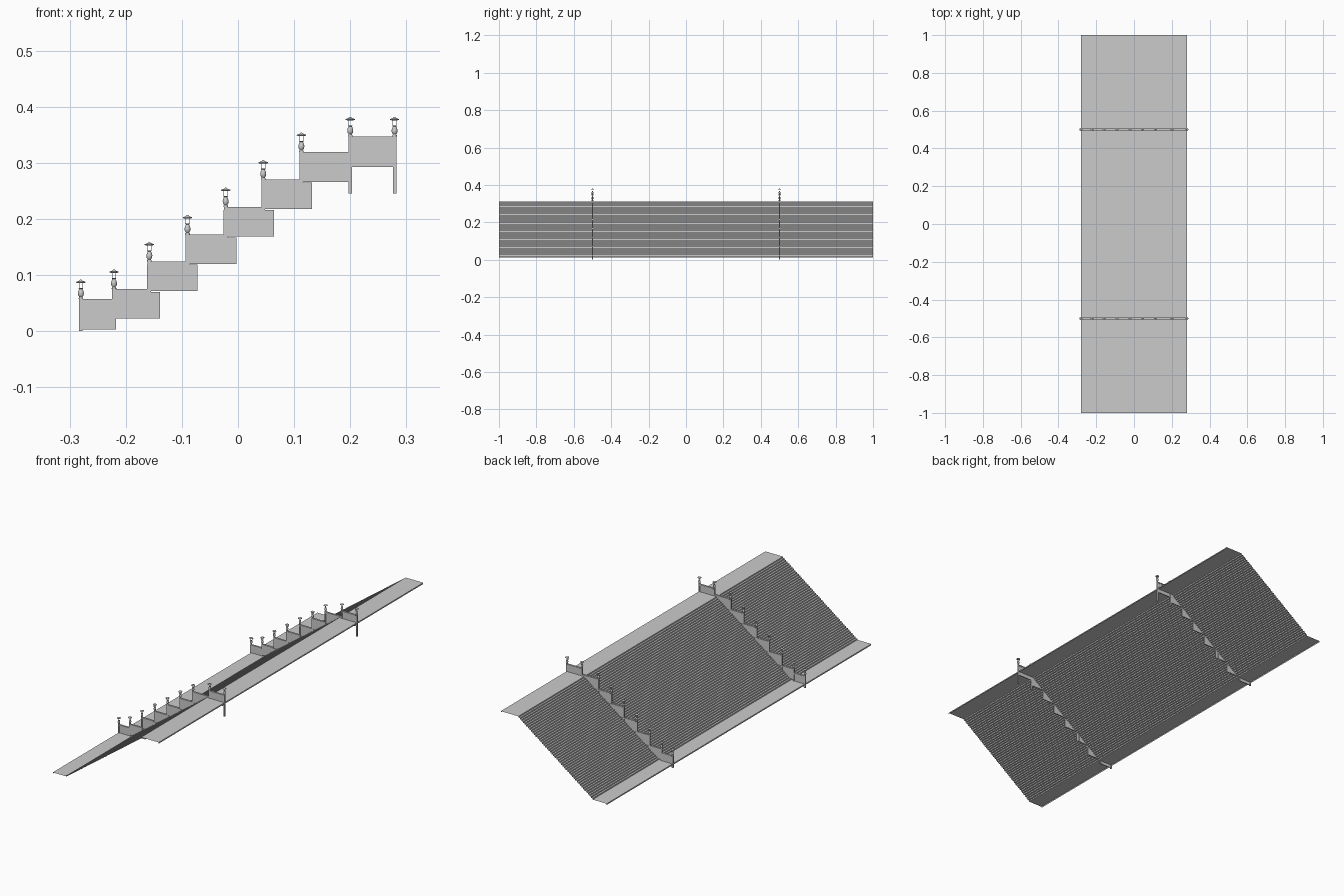
import bpy, bmesh
from math import cos, sin, pi

if "Cube" in bpy.data.objects:
    bpy.data.objects.remove(bpy.data.objects["Cube"])

RAIL_Y = 0.5


def make_object(name, bm, mirror=True, smooth=False):
    bmesh.ops.recalc_face_normals(bm, faces=bm.faces)
    mesh = bpy.data.meshes.new(name)
    bm.to_mesh(mesh)
    bm.free()
    ob = bpy.data.objects.new(name, mesh)
    bpy.context.collection.objects.link(ob)
    if smooth:
        bpy.ops.object.select_all(action='DESELECT')
        ob.select_set(True)
        bpy.context.view_layer.objects.active = ob
        bpy.ops.object.shade_smooth_by_angle()
    if mirror:
        mod = ob.modifiers.new("both_sides", 'MIRROR')
        mod.use_axis = (False, True, False)
    return ob


def box(bm, x0, x1, z0, z1, half_y, y=RAIL_Y):
    verts = bmesh.ops.create_cube(bm, size=1)['verts']
    bmesh.ops.scale(bm, vec=(x1 - x0, 2 * half_y, z1 - z0), verts=verts)
    bmesh.ops.translate(bm, vec=((x0 + x1) / 2, y, (z0 + z1) / 2), verts=verts)


def lathe(bm, profile, x, z, sides):
    rings = [[bm.verts.new((x + r * cos(2 * pi * (i + .5) / sides),
                            RAIL_Y + r * sin(2 * pi * (i + .5) / sides), z + h))
              for i in range(sides)] for r, h in profile]
    for a, b in zip(rings, rings[1:]):
        for i in range(sides):
            j = (i + 1) % sides
            bm.faces.new((a[i], a[j], b[j], b[i]))
    bm.faces.new(rings[0][::-1])
    bm.faces.new(rings[-1])


# Stair sheet: lower landing, 48 steps, upper landing
STEPS, X0, X1, Z0, Z1 = 48, -0.206, 0.187, 0.018, 0.311
run, rise = (X1 - X0) / (STEPS - 1), (Z1 - Z0) / STEPS
path = [(-0.28, Z0 - rise), (-0.28, Z0)]
for i in range(STEPS):
    path += [(X0 + i * run, Z0 + i * rise), (X0 + i * run, Z0 + (i + 1) * rise)]
path += [(0.28, Z1), (0.28, Z1 - rise)]
bm = bmesh.new()
pairs = [(bm.verts.new((x, -1, z)), bm.verts.new((x, 1, z))) for x, z in path]
for a, b in zip(pairs, pairs[1:]):
    bm.faces.new((a[0], b[0], b[1], a[1]))
make_object("stair_sheet", bm, mirror=False)

# Balustrade layout: posts as (x, bottom, top), panels as (left, right, bottom)
posts = [(-.28, 0, .057), (-.221, .003, .075), (-.158, .024, .124),
         (-.09, .073, .172), (-.022, .121, .221), (.045, .17, .270),
         (.113, .218, .319), (.2, .245, .347), (.279, .245, .347)]
panels = [(-.28, -.219, .003), (-.221, -.139, .023), (-.162, -.072, .072),
          (-.094, -.003, .12), (-.026, .064, .169), (.042, .132, .218),
          (.11, .2, .266), (.2, .279, .293)]
tops = [.057, .075, .124, .172, .221, .270, .319, .347]

# Stepped panels and their two-tier handrails
bm_panel, bm_rail = bmesh.new(), bmesh.new()
for i, ((left, right, bottom), top) in enumerate(zip(panels, tops)):
    box(bm_panel, left, right, bottom, top - .005, .002)
    a, b = posts[i][0], posts[i + 1][0]
    box(bm_rail, a + .003, b - .003, top - .004, top, .0045)
    box(bm_rail, a + .003, b - .003, top - .007, top - .004, .003)
make_object("balustrade_panels", bm_panel)
make_object("handrails", bm_rail)

# Square posts
bm = bmesh.new()
for x, bottom, top in posts:
    box(bm, x - .0032, x + .0032, bottom, top, .0032)
make_object("posts", bm)

# Lantern urns, open cage rods and flat caps on top of each post
urn = [(.0042, 0), (.0042, .002), (.003, .004), (.005, .007), (.0055, .011),
       (.0045, .015), (.003, .018), (.0042, .0195)]
cap = [(.004, .0285), (.009, .0295), (.009, .031), (.004, .0325), (.001, .035)]
bm_urn, bm_rod, bm_cap = bmesh.new(), bmesh.new(), bmesh.new()
for x, _, top in posts:
    lathe(bm_urn, urn, x, top, 12)
    lathe(bm_cap, cap, x, top, 8)
    for sx in (-1, 1):
        for sy in (-1, 1):
            rx, ry = x + sx * .0032, RAIL_Y + sy * .0032
            box(bm_rod, rx - .0004, rx + .0004, top + .0185, top + .030, .0004, ry)
make_object("lantern_urns", bm_urn, smooth=True)
make_object("lantern_rods", bm_rod)
make_object("lantern_caps", bm_cap)
